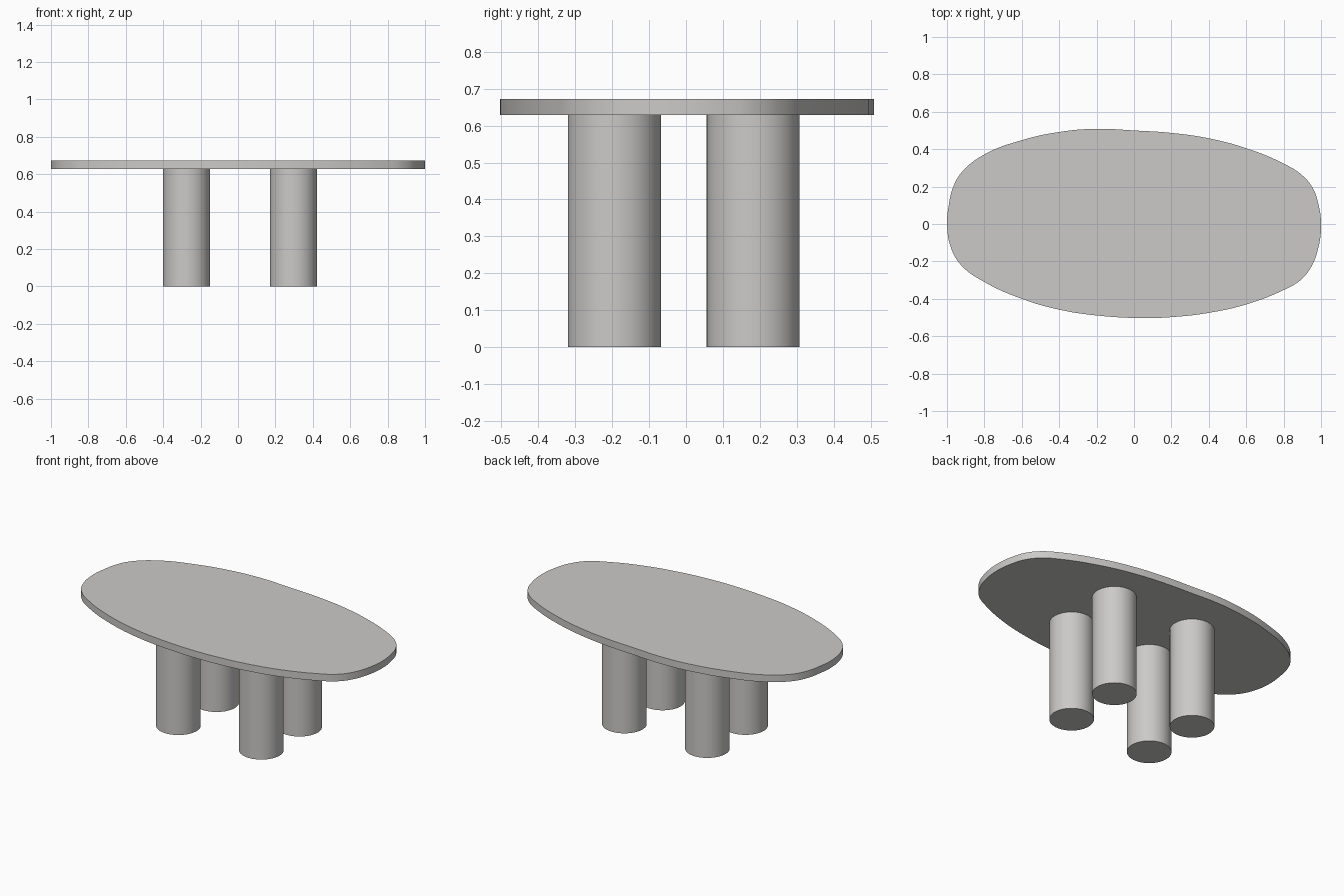
import bpy, math

if "Cube" in bpy.data.objects:
    bpy.data.objects.remove(bpy.data.objects["Cube"])

grey = bpy.data.materials.new("warm grey")
grey.diffuse_color = (0.60, 0.59, 0.58, 1)
grey.use_nodes = True
grey.node_tree.nodes["Principled BSDF"].inputs["Base Color"].default_value = grey.diffuse_color

Z_UNDER, Z_TOP = 0.628, 0.672
LEG_R = 0.126

# Irregular oval outline of the tabletop, anticlockwise from the right end
outline = [
    (1, 0), (0.985, 0.11), (0.957, 0.19), (0.9, 0.26), (0.8, 0.323), (0.6, 0.405),
    (0.4, 0.458), (0.2, 0.487), (0, 0.5), (-0.2, 0.509), (-0.4, 0.492), (-0.6, 0.448),
    (-0.8, 0.372), (-0.92, 0.278), (-0.968, 0.195), (-0.992, 0.09), (-1, 0),
    (-0.976, -0.134), (-0.92, -0.225), (-0.8, -0.31), (-0.6, -0.4), (-0.4, -0.458),
    (-0.2, -0.489), (0.05, -0.503), (0.2, -0.498), (0.4, -0.475), (0.6, -0.43),
    (0.8, -0.353), (0.888, -0.302), (0.947, -0.23), (0.985, -0.13),
]


def finish(obj):
    """Colour the part and smooth its curved sides, keeping rims sharp."""
    obj.data.materials.clear()
    obj.data.materials.append(grey)
    bpy.ops.object.select_all(action='DESELECT')
    obj.select_set(True)
    bpy.context.view_layer.objects.active = obj
    bpy.ops.object.shade_smooth_by_angle(angle=math.radians(30))


# Tabletop: filled, extruded closed curve
curve = bpy.data.curves.new("tabletop", 'CURVE')
curve.dimensions = '2D'
curve.fill_mode = 'BOTH'
curve.extrude = (Z_TOP - Z_UNDER) / 2
curve.resolution_u = 6
spline = curve.splines.new('BEZIER')
spline.bezier_points.add(len(outline) - 1)
spline.use_cyclic_u = True
for p, (x, y) in zip(spline.bezier_points, outline):
    p.co = (x, y, 0)
    p.handle_left_type = p.handle_right_type = 'AUTO'
top = bpy.data.objects.new("tabletop", curve)
top.location.z = (Z_TOP + Z_UNDER) / 2
bpy.context.collection.objects.link(top)
top.select_set(True)
bpy.context.view_layer.objects.active = top
bpy.ops.object.convert(target='MESH')
top = bpy.context.object
# Weld the caps to the rim
bpy.ops.object.mode_set(mode='EDIT')
bpy.ops.mesh.select_all(action='SELECT')
bpy.ops.mesh.remove_doubles(threshold=0.0001)
bpy.ops.mesh.normals_make_consistent(inside=False)
bpy.ops.object.mode_set(mode='OBJECT')
finish(top)

# Four thick cylindrical legs
for side, x in (("left", -0.275), ("right", 0.297)):
    for end, y in (("front", -0.194), ("back", 0.182)):
        bpy.ops.mesh.primitive_cylinder_add(
            vertices=64, radius=LEG_R, depth=Z_UNDER, location=(x, y, Z_UNDER / 2))
        leg = bpy.context.object
        leg.name = f"{end}_{side}_leg"
        finish(leg)
